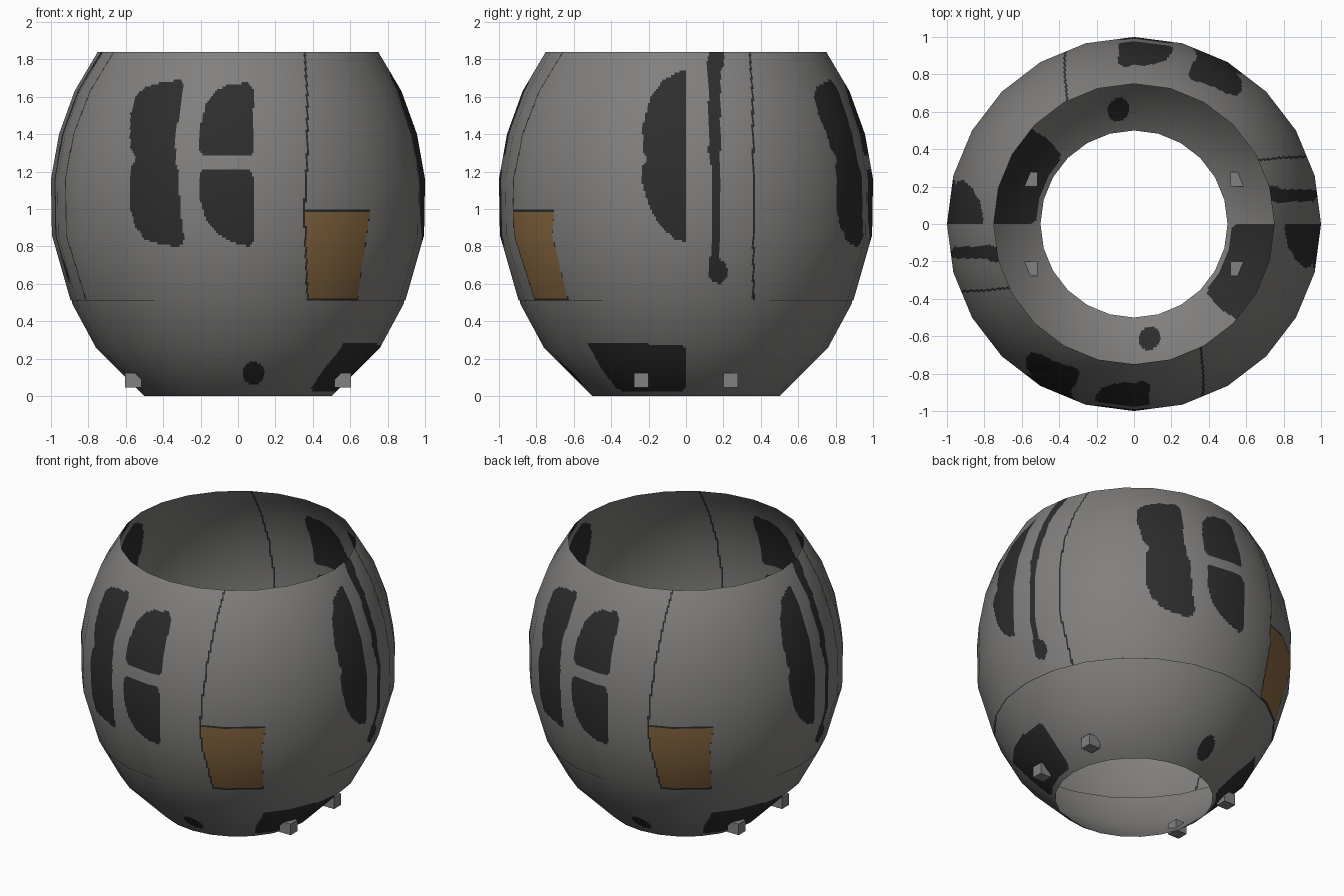
import bpy, bmesh, math
from mathutils import Vector

if "Cube" in bpy.data.objects:
    bpy.data.objects.remove(bpy.data.objects["Cube"])

SIDES, SUB, STEP = 24, 24, 0.0125        # 24-sided shell, finely split so painted marks can be cut as faces
ZC, H = 1.043, 1.205                      # centre height and half height of the underlying ellipsoid
SEAM = 0.51


def material(name, rgb):
    m = bpy.data.materials.new(name)
    m.diffuse_color = (*rgb, 1)
    m.use_nodes = True
    m.node_tree.nodes["Principled BSDF"].inputs["Base Color"].default_value = m.diffuse_color
    return m


grey = material("warm_grey", (0.22, 0.215, 0.207))
black = material("soft_black", (0.026, 0.026, 0.026))
brown = material("brown", (0.24, 0.135, 0.052))
steel = material("steel_grey", (0.22, 0.22, 0.22))

# Barrel profile (z, radius)
PROFILE = [(0, .5), (.26, .76), (SEAM, .895), (.86, .995), (1.16, 1.0),
           (1.40, .957), (1.63, .874), (1.84, .75)]

# Painted marks: (x, z) outlines on the front, (y, z) outlines on the right
slot_tall = [(-.30, 1.69), (-.29, 1.66), (-.30, 1.58), (-.33, 1.42), (-.337, 1.26), (-.32, 1.2),
             (-.31, 1.0), (-.29, .85), (-.29, .81), (-.32, .80), (-.42, .81), (-.50, .84),
             (-.55, .91), (-.576, 1.0), (-.576, 1.22), (-.545, 1.27), (-.576, 1.33),
             (-.576, 1.5), (-.55, 1.60), (-.50, 1.65), (-.40, 1.68)]
slot_upper = [(.05, 1.675), (.083, 1.64), (.083, 1.31), (.06, 1.28), (-.18, 1.28), (-.21, 1.32),
              (-.20, 1.45), (-.17, 1.56), (-.12, 1.63), (-.05, 1.67)]
slot_lower = [(.06, 1.212), (.083, 1.17), (.083, .83), (.06, .80), (0, .81), (-.10, .86),
              (-.17, .94), (-.205, 1.05), (-.205, 1.19), (-.18, 1.212)]
panel_frame = [(.349, 1.0), (.70, 1.0), (.705, .97), (.637, .51), (.367, .51)]
panel = [(.36, .985), (.706, .985), (.637, .522), (.376, .522)]
front_seam = [(.350, 1.84), (.365, 1.6), (.365, 1.3), (.35, .98), (.361, .98), (.376, 1.3),
              (.376, 1.6), (.361, 1.84)]
port = [(.083 + .058 * math.cos(a * math.pi / 8), .122 + .062 * math.sin(a * math.pi / 8))
        for a in range(16)]
half_slot = [(0, 1.745), (0, .82), (-.06, .84), (-.14, .91), (-.20, 1.02), (-.235, 1.15),
             (-.235, 1.22), (-.205, 1.27), (-.235, 1.32), (-.23, 1.45), (-.19, 1.6),
             (-.12, 1.69), (-.05, 1.73)]
strip = [(.13, 1.85), (.20, 1.85), (.205, 1.78), (.185, 1.73), (.183, 1.2), (.178, .74),
         (.21, .71), (.225, .66), (.21, .62), (.18, .60), (.14, .61), (.12, .65),
         (.13, .75), (.14, .82), (.14, 1.2), (.12, 1.3), (.12, 1.7), (.11, 1.78)]
side_seam = [(.335, 1.84), (.35, 1.6), (.355, 1.2), (.355, .51), (.366, .51), (.366, 1.2),
             (.361, 1.6), (.346, 1.84)]
low_hatch = [(-.525, .28), (-.50, .29), (-.02, .272), (0, .25), (0, .05), (-.02, .03),
             (-.33, .025), (-.37, .04), (-.45, .14)]


def boxed(poly, index):
    us, zs = zip(*poly)
    return poly, min(us), max(us), min(zs), max(zs), index


FRONT = [boxed(panel, 2)] + [boxed(p, 1) for p in
         (slot_tall, slot_upper, slot_lower, panel_frame, front_seam, port)]
RIGHT = [boxed(p, 1) for p in (half_slot, strip, side_seam, low_hatch)]


def inside(u, z, poly):
    hit = False
    for (u1, z1), (u2, z2) in zip(poly, poly[1:] + poly[:1]):
        if (z1 > z) != (z2 > z) and u < u1 + (z - z1) * (u2 - u1) / (z2 - z1):
            hit = not hit
    return hit


def mark_at(x, y, z):
    # Marks repeat after half a turn around z
    for marks, u in ((FRONT, x if y < 0 else -x), (RIGHT, y if x > 0 else -y)):
        for poly, u0, u1, z0, z1, index in marks:
            if u0 <= u <= u1 and z0 <= z <= z1 and inside(u, z, poly):
                return index
    return 0


# Barrel shell: rows along the profile, with a tiny downward lip at the seam
rows = []
for (z0, r0), (z1, r1) in zip(PROFILE, PROFILE[1:]):
    n = max(1, round((z1 - z0) / STEP))
    rows += [(z0 + (z1 - z0) * k / n, r0 + (r1 - r0) * k / n) for k in range(n)]
    if z1 == SEAM:
        rows.append((z1, r1 - .007))
        lip = len(rows) - 1
rows.append(PROFILE[-1])

ring = []
for s in range(SIDES):
    a, b = (Vector((math.cos(t), math.sin(t)))
            for t in (math.tau * s / SIDES, math.tau * (s + 1) / SIDES))
    ring += [a.lerp(b, k / SUB) for k in range(SUB)]
N = len(ring)

verts = [(p.x * r, p.y * r, z) for z, r in rows for p in ring]
faces, index = [], []
for i in range(len(rows) - 1):
    for j in range(N):
        k = (j + 1) % N
        f = (i * N + j, i * N + k, (i + 1) * N + k, (i + 1) * N + j)
        faces.append(f)
        a, c = verts[f[0]], verts[f[2]]
        index.append(1 if i == lip else
                     mark_at((a[0] + c[0]) / 2, (a[1] + c[1]) / 2, (a[2] + c[2]) / 2))

mesh = bpy.data.meshes.new("barrel_shell")
mesh.from_pydata(verts, [], faces)
for m in (grey, black, brown):
    mesh.materials.append(m)
mesh.polygons.foreach_set("material_index", index)
mesh.polygons.foreach_set("use_smooth", [True] * len(faces))
mesh.update()
# Smooth round shading across the 24 sides
mesh.normals_split_custom_set_from_vertices(
    [Vector((x, y, (z - ZC) / H ** 2)).normalized() for x, y, z in verts])
bpy.context.collection.objects.link(bpy.data.objects.new("barrel_shell", mesh))

# Four small square feet near the base
for sx in (-1, 1):
    for sy in (-1, 1):
        bpy.ops.mesh.primitive_cube_add(size=1, location=(sx * .56, sy * .24, .084))
        foot = bpy.context.object
        foot.name = "foot_block"
        foot.scale = (.086, .078, .078)
        foot.data.materials.append(steel)
